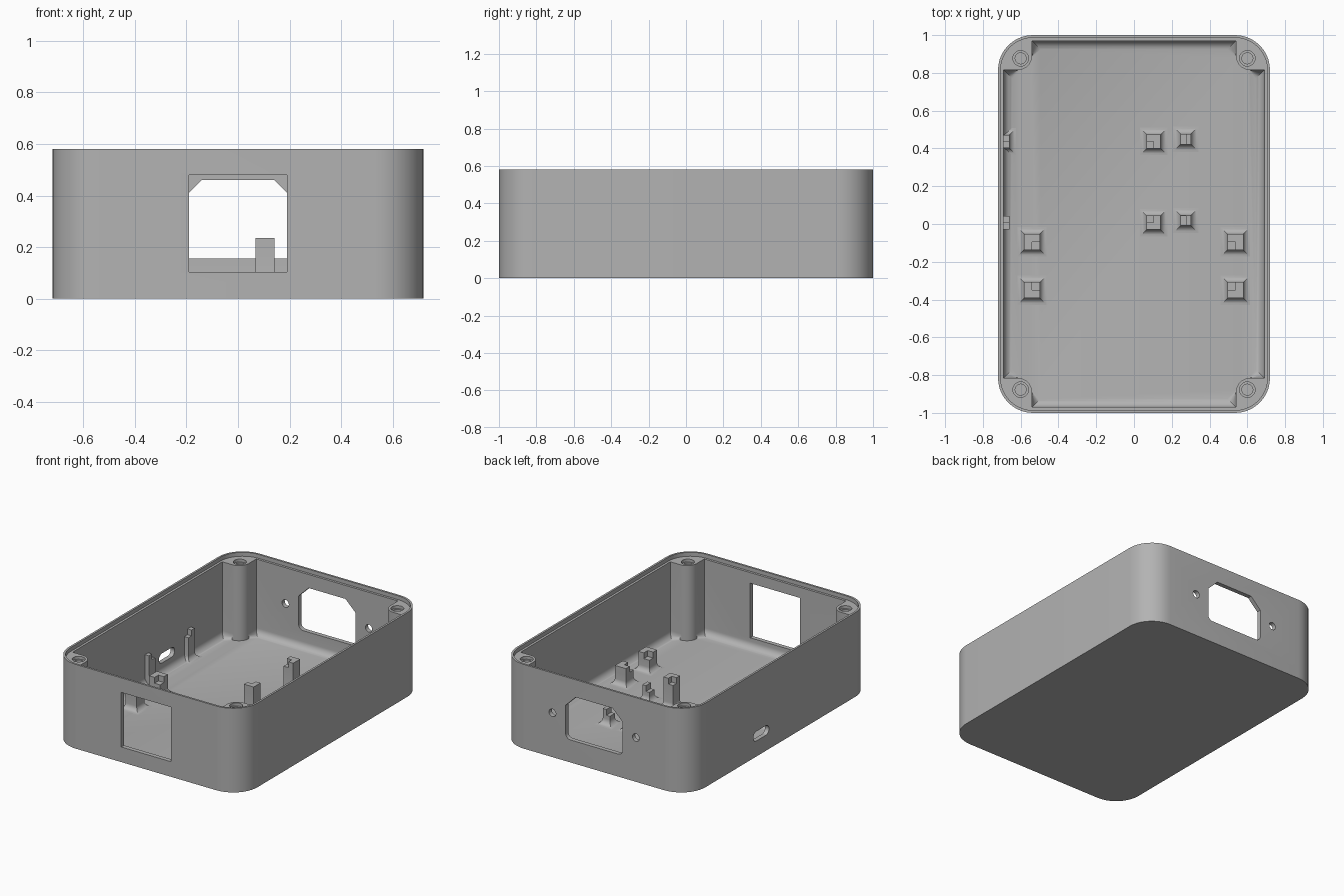
import bpy, bmesh, math
from mathutils import Vector

old = bpy.data.objects.get("Cube")
if old:
    bpy.data.objects.remove(old, do_unlink=True)

GREY = (0.45, 0.45, 0.45, 1)
plastic = bpy.data.materials.new("grey plastic")
plastic.use_nodes = True
plastic.diffuse_color = GREY
plastic.node_tree.nodes["Principled BSDF"].inputs["Base Color"].default_value = GREY

HX, HY, TOP = 0.72, 1.0, 0.58      # outer half sizes and height
WALL, FLOOR, LEDGE = 0.03, 0.035, 0.553


def finish(name, bm):
    bmesh.ops.recalc_face_normals(bm, faces=bm.faces)
    mesh = bpy.data.meshes.new(name)
    bm.to_mesh(mesh)
    bm.free()
    mesh.materials.append(plastic)
    ob = bpy.data.objects.new(name, mesh)
    bpy.context.collection.objects.link(ob)
    return ob


def rounded(corners, steps=10):
    """Outline from (x, y, radius) corners; rounded ones are right angles."""
    out = []
    for i, (x, y, r) in enumerate(corners):
        p = Vector((x, y))
        if not r:
            out.append(p)
            continue
        a = (Vector(corners[i - 1][:2]) - p).normalized()
        b = (Vector(corners[(i + 1) % len(corners)][:2]) - p).normalized()
        for k in range(steps + 1):
            t = math.pi / 2 * k / steps
            out.append(p + r * (a + b - b * math.cos(t) - a * math.sin(t)))
    return out


def rect(x, y, r=0.0, cx=0.0, cy=0.0):
    return rounded([(cx + x, cy - y, r), (cx + x, cy + y, r),
                    (cx - x, cy + y, r), (cx - x, cy - y, r)])


def circle(r, cx, cy, n=32):
    return [Vector((cx + r * math.cos(math.tau * k / n),
                    cy + r * math.sin(math.tau * k / n))) for k in range(n)]


def loft(bm, rings):
    """Skin a stack of equal-length loops and cap both ends."""
    loops = [[bm.verts.new(p) for p in ring] for ring in rings]
    for lo, hi in zip(loops, loops[1:]):
        for k in range(len(lo)):
            j = (k + 1) % len(lo)
            bm.faces.new((lo[k], lo[j], hi[j], hi[k]))
    bm.faces.new(loops[0][::-1])
    bm.faces.new(loops[-1])


PLACE = {"z": lambda p, h: (p.x, p.y, h),
         "y": lambda p, h: (p.x, h, p.y),
         "x": lambda p, h: (h, p.x, p.y)}


def prism(name, outline, lo, hi, axis="z", base_bevel=0):
    bm = bmesh.new()
    loft(bm, [[PLACE[axis](p, h) for p in outline] for h in (lo, hi)])
    if base_bevel:
        edges = [e for e in bm.edges if all(abs(v.co.z - lo) < 1e-5 for v in e.verts)]
        bmesh.ops.bevel(bm, geom=edges, offset=base_bevel, segments=8,
                        profile=0.5, affect='EDGES')
    return finish(name, bm)


def smooth(ob):
    bpy.ops.object.select_all(action='DESELECT')
    ob.select_set(True)
    bpy.context.view_layer.objects.active = ob
    bpy.ops.object.shade_smooth_by_angle(angle=math.radians(30))


# Outer case
case = prism("case", rect(HX, HY, 0.185), 0, TOP, base_bevel=0.065)

# Cavity outline leaves a screw boss standing in every corner
ix, iy, bx, by = HX - WALL, HY - WALL, 0.54, 0.815
boss = [(ix, by, 0), (bx, by, 0.075), (bx, iy, 0)]
cavity = []
for sx, sy in ((1, 1), (-1, 1), (-1, -1), (1, -1)):
    run = boss if sx * sy > 0 else boss[::-1]
    cavity += [(sx * x, sy * y, r) for x, y, r in run]
cutters = [prism("cavity", rounded(cavity), FLOOR, TOP + 0.1, base_bevel=0.045),
           prism("rim_step", rect(HX - 0.014, HY - 0.014, 0.171), LEDGE, TOP + 0.1)]

# Boss screw holes with counterbores
for sx in (1, -1):
    for sy in (1, -1):
        for r, depth in ((0.041, 0.02), (0.029, 0.3)):
            cutters.append(prism("boss_hole", circle(r, sx * 0.6, sy * 0.877),
                                 LEDGE - depth, TOP + 0.1))

# Front display window
cutters.append(prism("window_cut", rect(0.19, 0.188, 0, 0, 0.292), -1.1, -0.9, "y"))

# Rear power socket opening with its two screw holes
socket = [(-0.217, 0.155, 0.035), (0.217, 0.155, 0.035), (0.217, 0.385, 0),
          (0.14, 0.46, 0), (-0.14, 0.46, 0), (-0.217, 0.385, 0)]
cutters.append(prism("socket_cut", rounded(socket), 0.9, 1.1, "y"))
for sx in (1, -1):
    cutters.append(prism("socket_screw_cut", circle(0.026, sx * 0.318, 0.305), 0.9, 1.1, "y"))

# Cable port in the side wall
cutters.append(prism("port_cut", rect(0.085, 0.033, 0.0325, 0.21, 0.14), -0.8, -0.6, "x"))

for cutter in cutters:
    mod = case.modifiers.new("cut", 'BOOLEAN')
    mod.operation, mod.solver, mod.object = 'DIFFERENCE', 'EXACT', cutter
    bpy.context.view_layer.objects.active = case
    bpy.ops.object.modifier_apply(modifier=mod.name)
    bpy.data.objects.remove(cutter, do_unlink=True)
smooth(case)


def post(name, x, y, half, top, sx, sy, flare=0.036):
    """Board post: flared foot, column, and a raised stop around a notch on side (sx, sy)."""
    shelf = top - 0.04
    steps = 6 if flare else 0
    levels = [(half, shelf)]
    for k in range(steps + 1):
        t = math.pi / 2 * k / max(steps, 1)
        levels.insert(0, (half + flare * (1 - math.cos(t)), FLOOR + flare * (1 - math.sin(t))))
    levels.sort(key=lambda lv: lv[1])
    keep_in = lambda px: max(px, -HX + 0.01)
    bm = bmesh.new()
    loft(bm, [[(keep_in(p.x), p.y, z) for p in rect(h, h, 0, x, y)] for h, z in levels])
    if sy:
        stop = [(-1, -1), (1, -1), (1, 0), (0, 0), (0, 1), (-1, 1)]
    else:
        stop = [(-1, -1), (0, -1), (0, 1), (-1, 1)]
    stop = [(keep_in(x + sx * half * u), y + (sy or 1) * half * v) for u, v in stop]
    loft(bm, [[(u, v, z) for u, v in stop] for z in (shelf, top)])
    smooth(finish(name, bm))


# Posts for the main board, the side board and the small clip
for sy, y in ((1, -0.35), (-1, -0.095)):
    for sx, x in ((1, -0.54), (-1, 0.537)):
        post("main_board_post", x, y, 0.042, 0.16, sx, sy)
for sy, y in ((-1, 0.437), (1, 0.007)):
    post("side_board_post", 0.104, y, 0.037, 0.235, -1, sy)
    post("wall_post", -0.695, y, 0.035, 0.235, 1, sy, 0.036 if sy < 0 else 0)
    post("small_post", 0.274, y + 0.012, 0.027, 0.14, -1, 0, 0.04)
